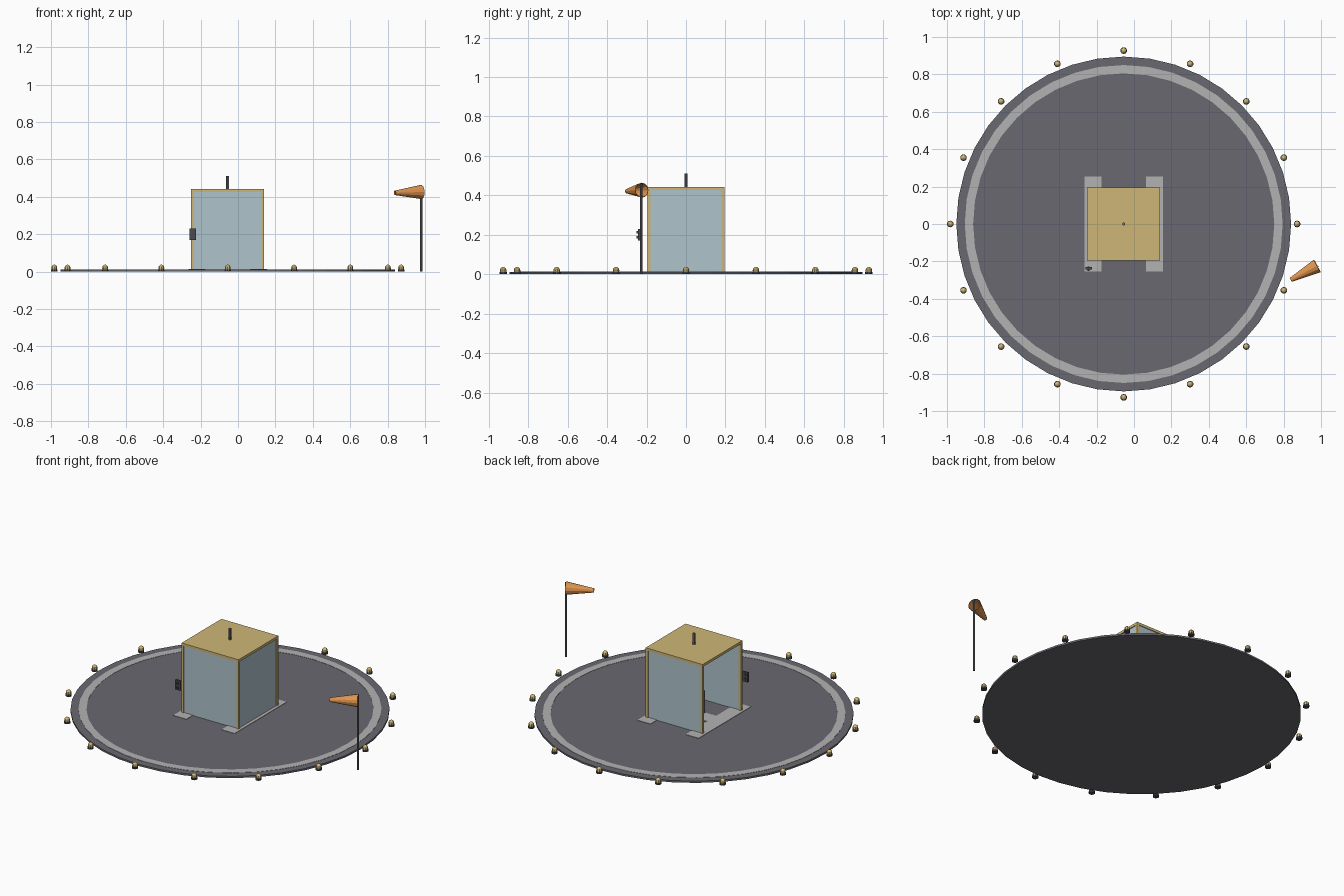
import bpy, bmesh
from math import sin, cos, pi
from mathutils import Vector

if "Cube" in bpy.data.objects:
    bpy.data.objects.remove(bpy.data.objects["Cube"])

CX = -0.055  # pad centre


def mat(name, rgb):
    m = bpy.data.materials.new(name)
    m.diffuse_color = (*rgb, 1)
    m.use_nodes = True
    m.node_tree.nodes["Principled BSDF"].inputs["Base Color"].default_value = m.diffuse_color
    return m


ASPHALT = mat("asphalt", (0.14, 0.14, 0.16))
PAINT = mat("paint", (0.45, 0.45, 0.45))
GOLD = mat("gold", (0.62, 0.47, 0.18))
GLASS = mat("glass", (0.43, 0.55, 0.60))
DARK = mat("dark", (0.07, 0.07, 0.08))
METAL = mat("metal", (0.16, 0.16, 0.17))
ORANGE = mat("orange", (0.75, 0.30, 0.08))


def finish(name, bm, m):
    bmesh.ops.recalc_face_normals(bm, faces=bm.faces)
    me = bpy.data.meshes.new(name)
    bm.to_mesh(me)
    bm.free()
    me.materials.append(m)
    ob = bpy.data.objects.new(name, me)
    bpy.context.collection.objects.link(ob)
    return ob


def box(name, x0, x1, y0, y1, z0, z1, m):
    bm = bmesh.new()
    bmesh.ops.create_cube(bm, size=1)
    for v in bm.verts:
        v.co = (x1 if v.co.x > 0 else x0, y1 if v.co.y > 0 else y0, z1 if v.co.z > 0 else z0)
    return finish(name, bm, m)


def lathe(name, start, axis, profile, n, m, closed=False):
    """Revolve (radius, distance) points about an axis."""
    q = Vector(axis).to_track_quat('Z', 'Y')
    bm = bmesh.new()
    rings = [[bm.verts.new(Vector(start) + q @ Vector((r * sin(2 * pi * i / n), r * cos(2 * pi * i / n), d)))
              for i in range(n)] for r, d in profile]
    pairs = list(zip(rings, rings[1:]))
    if closed:
        pairs.append((rings[-1], rings[0]))
    for a, b in pairs:
        for i in range(n):
            j = (i + 1) % n
            bm.faces.new((a[i], a[j], b[j], b[i]))
    if not closed:
        bm.faces.new(rings[0])
        bm.faces.new(rings[-1])
    return finish(name, bm, m)


UP = (0, 0, 1)

# Landing pad with painted ring and H
lathe("landing_pad", (CX, 0, 0), UP, [(0.895, 0), (0.895, 0.011)], 40, ASPHALT)
lathe("painted_ring", (CX, 0, 0), UP,
      [(0.805, 0.010), (0.85, 0.010), (0.85, 0.0125), (0.805, 0.0125)], 40, PAINT, True)
for side, s in (("left", -1), ("right", 1)):
    c = CX + s * 0.165
    box(f"h_bar_{side}", c - 0.045, c + 0.045, -0.255, 0.255, 0.010, 0.0135, PAINT)
box("h_crossbar", CX - 0.12, CX + 0.12, -0.045, 0.045, 0.010, 0.0135, PAINT)

# Perimeter lights
for i in range(16):
    a = 2 * pi * i / 16
    p = (CX + 0.927 * cos(a), 0.927 * sin(a), 0)
    lathe(f"light_base_{i}", p, UP, [(0.018, 0), (0.018, 0.012)], 10, DARK)
    lathe(f"light_lens_{i}", p, UP,
          [(0.016, 0.012), (0.0165, 0.02), (0.0145, 0.028), (0.009, 0.034), (0.003, 0.037)], 10, GOLD)

# Booth: corner posts, roof, three panels, left side open
H = 0.195
T = 0.015
for sx in (-1, 1):
    for sy in (-1, 1):
        x, y = CX + sx * (H - T / 2), sy * (H - T / 2)
        box(f"booth_post_{sx}_{sy}", x - T / 2, x + T / 2, y - T / 2, y + T / 2, 0.011, 0.426, GOLD)
box("booth_roof", CX - H, CX + H, -H, H, 0.426, 0.442, GOLD)
for side, s in (("front", -1), ("back", 1)):
    y = s * (H - 0.0075)
    box(f"booth_panel_{side}", CX - H + T, CX + H - T, y - 0.003, y + 0.003, 0.011, 0.426, GLASS)
x = CX + H - 0.0075
box("booth_panel_right", x - 0.003, x + 0.003, -H + T, H - T, 0.011, 0.426, GLASS)
lathe("roof_mast", (CX, 0, 0.44), UP, [(0.008, 0), (0.008, 0.07)], 8, METAL)
box("inner_console", CX - 0.045, CX + 0.045, -0.045, 0.045, 0.012, 0.15, METAL)

# Control box in front of the booth
box("control_box", -0.26, -0.225, -0.243, -0.231, 0.170, 0.230, DARK)
for i, z in enumerate((0.187, 0.213)):
    box(f"control_button_{i}", -0.248, -0.237, -0.250, -0.243, z - 0.006, z + 0.006, DARK)
    box(f"control_bracket_{i}", -0.248, -0.237, -0.231, -0.226, z - 0.006, z + 0.006, DARK)

# Windsock on its pole
lathe("windsock_pole", (0.98, -0.227, 0), UP, [(0.006, 0), (0.006, 0.46)], 8, METAL)
lathe("windsock", (0.98, -0.224, 0.426), (-0.14, -0.074, -0.005),
      [(0.038, 0), (0.012, 0.16), (0.010, 0.16), (0.036, 0)], 12, ORANGE, True)
